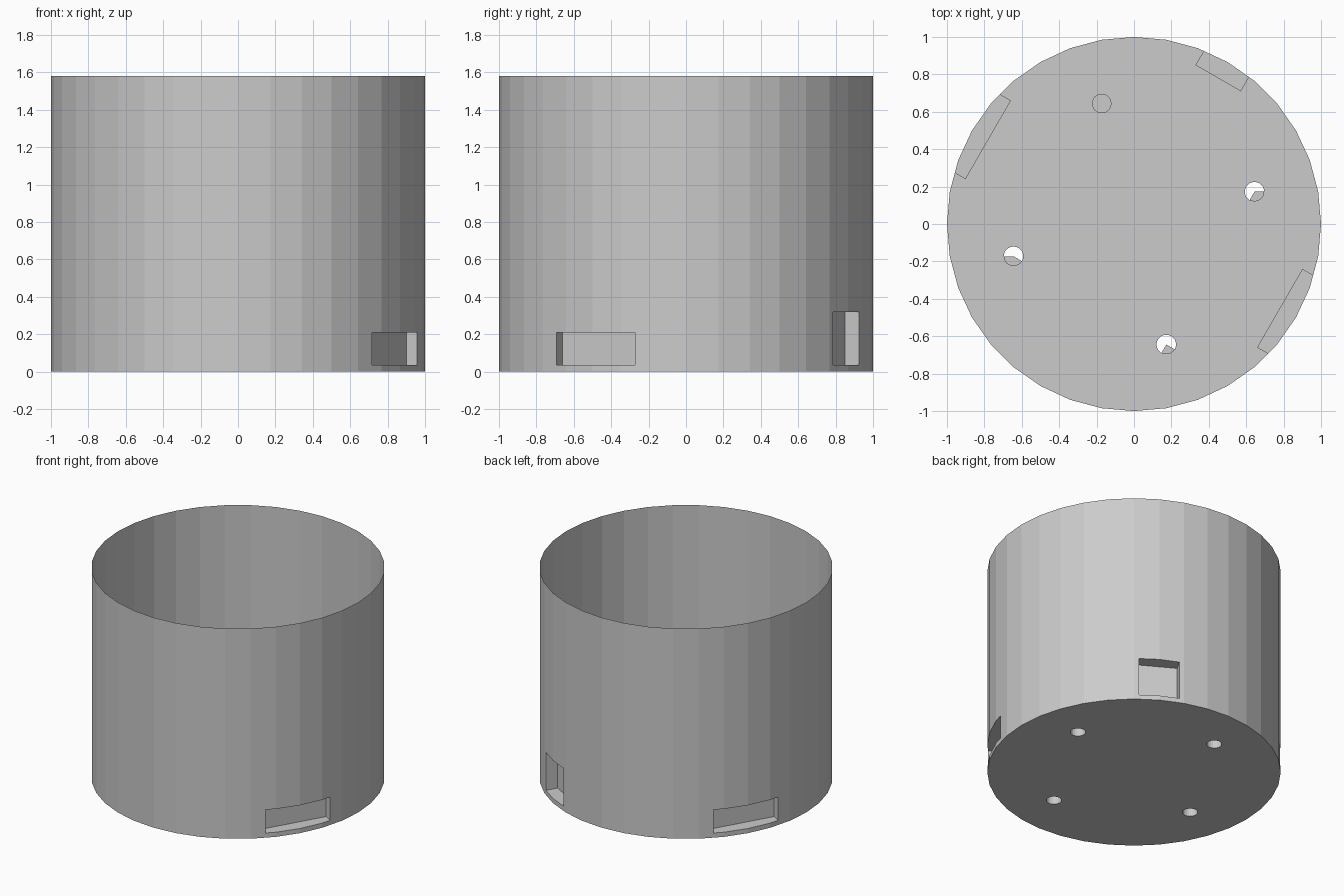
import bpy, bmesh, math
from mathutils import Matrix, Vector

HEIGHT = 1.58
SIDES = 36
HOLE_RING = 0.667
HOLE_RADIUS = 0.052
HOLE_DEPTH = 0.2

cube = bpy.data.objects.get("Cube")
if cube:
    bpy.data.objects.remove(cube, do_unlink=True)

grey = bpy.data.materials.new("plain grey")
grey.use_nodes = True
colour = (0.6, 0.6, 0.6, 1)
grey.diffuse_color = colour
grey.node_tree.nodes["Principled BSDF"].inputs["Base Color"].default_value = colour


def new_object(name, bm):
    mesh = bpy.data.meshes.new(name)
    bm.to_mesh(mesh)
    bm.free()
    mesh.materials.append(grey)
    obj = bpy.data.objects.new(name, mesh)
    bpy.context.collection.objects.link(obj)
    return obj


def add_cylinder(bm, sides, radius, bottom, top, x=0, y=0, fan=False):
    place = Matrix.Translation((x, y, (bottom + top) / 2))
    bmesh.ops.create_cone(bm, cap_ends=True, cap_tris=fan, segments=sides,
                          radius1=radius, radius2=radius,
                          depth=top - bottom, matrix=place)


def add_slot(bm, angle, width, bottom, top):
    # Box reaching inwards from outside the wall
    place = (Matrix.Rotation(math.radians(angle), 4, "Z")
             @ Matrix.Translation((1.05, 0, (bottom + top) / 2))
             @ Matrix.Diagonal((0.3, width, top - bottom, 1)))
    bmesh.ops.create_cube(bm, size=1, matrix=place)


# Body of the tub
bm = bmesh.new()
add_cylinder(bm, SIDES, 1, 0, HEIGHT)
tub = new_object("open_tub", bm)

# Cutters: three wall recesses and four floor holes
bm = bmesh.new()
for angle, width, top in ((-30, 0.485, 0.21), (150, 0.485, 0.21), (60, 0.28, 0.32)):
    add_slot(bm, angle, width, 0.035, top)

# Each hole keeps its end cap only between two angles
holes = []
for angle, start, end in ((15, 240, 360), (105, 0, 360), (195, 180, 330), (285, 240, 330)):
    a = math.radians(angle)
    centre = Vector((HOLE_RING * math.cos(a), HOLE_RING * math.sin(a)))
    holes.append((centre, start, end))
    add_cylinder(bm, 24, HOLE_RADIUS, -0.1, HOLE_DEPTH, centre.x, centre.y, fan=True)
cutter = new_object("recess_cutter", bm)
cutter.hide_render = True

cut = tub.modifiers.new("recesses", "BOOLEAN")
cut.operation = "DIFFERENCE"
cut.solver = "EXACT"
cut.object = cutter
graph = bpy.context.evaluated_depsgraph_get()
bm = bmesh.new()
bm.from_object(tub, graph)
tub.modifiers.remove(cut)
bpy.data.objects.remove(cutter, do_unlink=True)


def is_open(face):
    middle = face.calc_center_median()
    if abs(face.normal.z) < 0.9:
        return False
    if middle.z > HEIGHT - 0.01:
        return True
    if abs(middle.z - HOLE_DEPTH) > 0.002:
        return False
    for centre, start, end in holes:
        offset = middle.xy - centre
        if offset.length < HOLE_RADIUS:
            turn = math.degrees(math.atan2(offset.y, offset.x)) % 360
            return not start <= turn <= end
    return False


# Open the top and the partial hole caps
bmesh.ops.delete(bm, geom=[f for f in bm.faces if is_open(f)], context="FACES")
for face in bm.faces:
    face.material_index = 0
    face.smooth = False
bm.to_mesh(tub.data)
bm.free()
